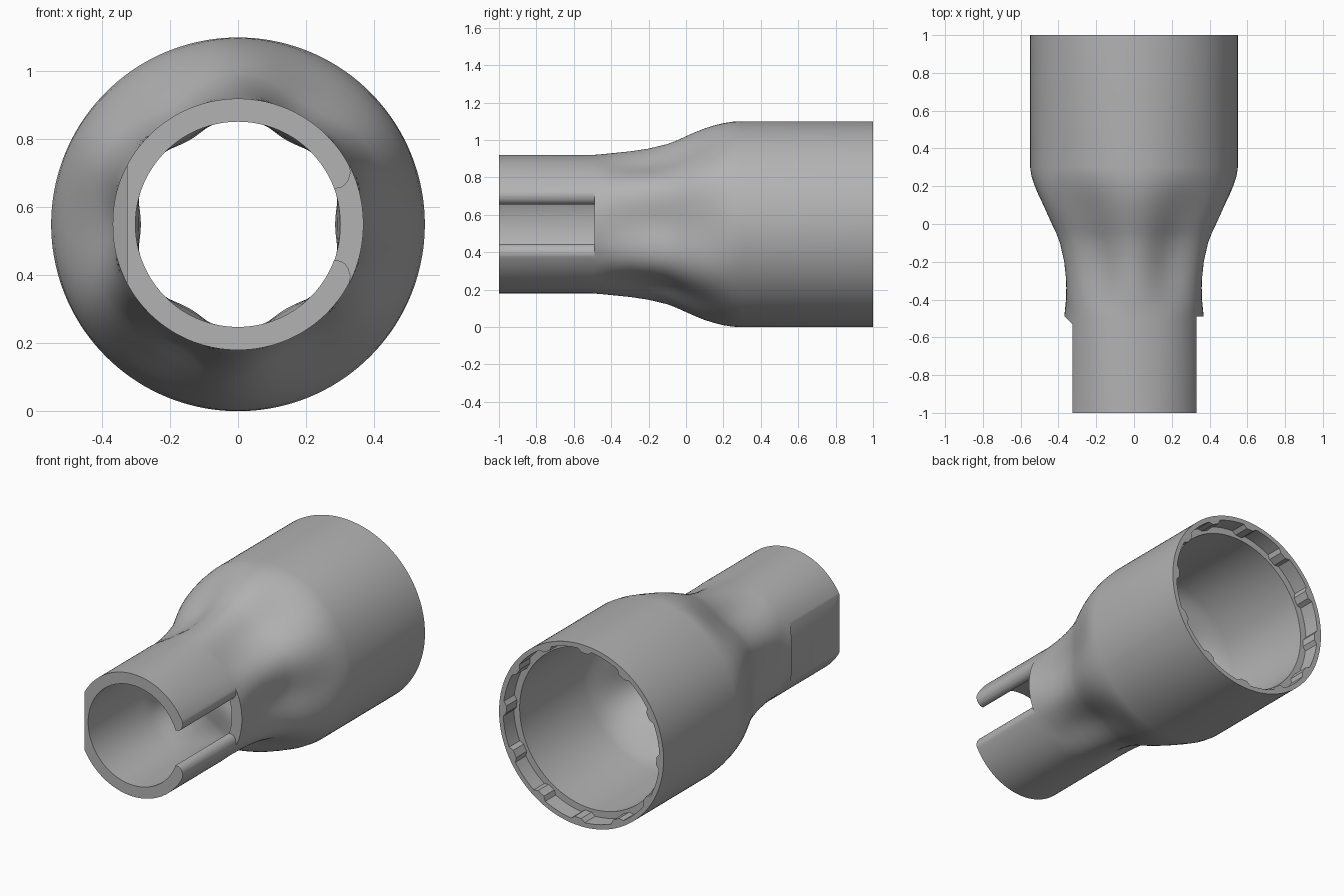
import bpy, bmesh
from math import cos, pi, sin, tau

if "Cube" in bpy.data.objects:
    bpy.data.objects.remove(bpy.data.objects["Cube"])

SEGS, MID, WALL = 144, 0.55, 0.068

grey = bpy.data.materials.new("plain grey")
grey.use_nodes = True
colour = (0.45, 0.45, 0.45, 1)
grey.diffuse_color = colour
grey.node_tree.nodes["Principled BSDF"].inputs["Base Color"].default_value = colour


def make_object(name, bm):
    bmesh.ops.recalc_face_normals(bm, faces=bm.faces)
    mesh = bpy.data.meshes.new(name)
    bm.to_mesh(mesh)
    bm.free()
    mesh.materials.append(grey)
    ob = bpy.data.objects.new(name, mesh)
    bpy.context.collection.objects.link(ob)
    return ob


def prism(name, points, offset):
    """Extrude a closed outline along the offset vector."""
    bm = bmesh.new()
    face = bm.faces.new([bm.verts.new(p) for p in points])
    ext = bmesh.ops.extrude_face_region(bm, geom=[face])["geom"]
    bmesh.ops.translate(bm, vec=offset, verts=[v for v in ext if isinstance(v, bmesh.types.BMVert)])
    ob = make_object(name, bm)
    ob.hide_render = True
    return ob


# Stations along the body: y, radius at the six ridges, radius at the six flats
stations = [(-1, .37, .37), (-.5, .37, .37), (-.45, .374, .365), (-.4, .379, .36),
            (-.3, .389, .354), (-.2, .404, .359), (-.1, .428, .382), (-.05, .447, .404),
            (0, .47, .43), (.05, .492, .455), (.1, .512, .479), (.15, .528, .504),
            (.2, .54, .525), (.25, .548, .542), (.3, .55, .55), (1, .55, .55)]


def hex_radius(ridge, flat):
    return lambda i: flat + (ridge - flat) * (1 - cos(6 * tau * i / SEGS)) / 2


def keyed_radius(i):
    """Socket wall with twelve small inward keys."""
    return 0.502 if i % 12 in (0, 1, 2) else 0.522


# Closed wall section: outside front to back, keyed socket, then bore back to front
rings = [(y, hex_radius(r, f)) for y, r, f in stations]
rings += [(1, keyed_radius), (.9, keyed_radius), (.9, hex_radius(.482, .482))]
rings += [(y, hex_radius(r - WALL, f - WALL)) for y, r, f in reversed(stations[:-1])]

bm = bmesh.new()
loops = []
for y, radius in rings:
    loops.append([bm.verts.new((radius(i) * cos(tau * i / SEGS), y,
                                MID + radius(i) * sin(tau * i / SEGS))) for i in range(SEGS)])
for a, b in zip(loops, loops[1:] + loops[:1]):
    for i in range(SEGS):
        j = (i + 1) % SEGS
        bm.faces.new((a[i], a[j], b[j], b[i]))
body = make_object("adapter_body", bm)

# Slot on the left of the neck, with rounded lips
half = [(.2, .105), (.285, .105), (.302, .108), (.315, .116), (.325, .13),
        (.331, .15), (.33, .165), (.325, .18), (.42, .21)]
outline = [(x, -1.1, MID + z) for x, z in half] + [(x, -1.1, MID - z) for x, z in reversed(half)]
slot = prism("slot_cutter", outline, (0, .61, 0))

# Flat on the right of the neck, ending in a chamfer
flat_outline = [(-.326, -1.1, .2), (-.326, -.53, .2), (-.386, -.47, .2), (-.6, -.47, .2), (-.6, -1.1, .2)]
flat = prism("flat_cutter", flat_outline, (0, 0, .7))

bpy.ops.object.select_all(action="DESELECT")
bpy.context.view_layer.objects.active = body
body.select_set(True)
for cutter in (slot, flat):
    mod = body.modifiers.new(cutter.name, "BOOLEAN")
    mod.operation, mod.solver, mod.object = "DIFFERENCE", "EXACT", cutter
    bpy.ops.object.modifier_apply(modifier=mod.name)
    bpy.data.objects.remove(cutter)
bpy.ops.object.shade_smooth_by_angle(angle=pi / 6)
